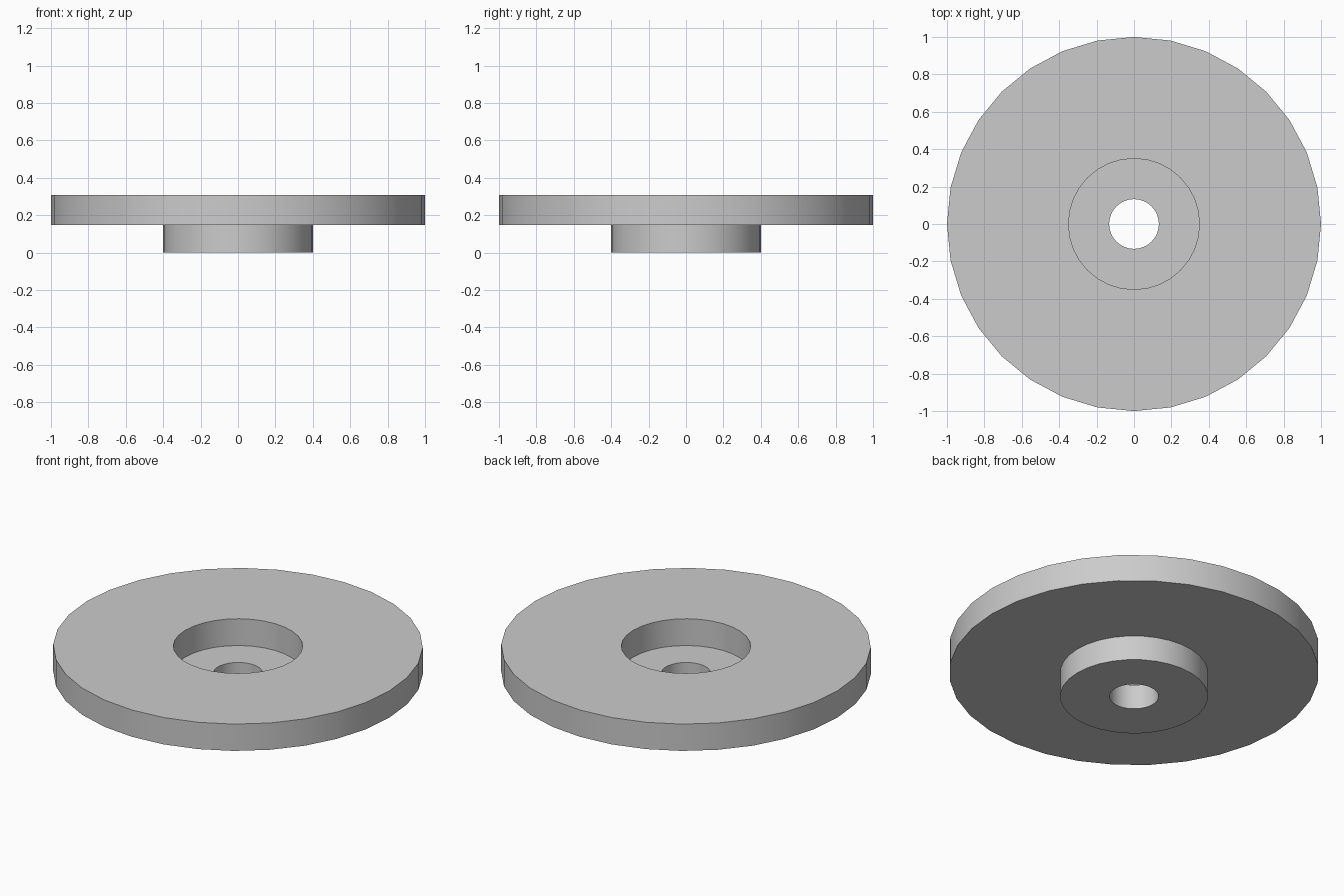
import bpy
import bmesh
import math

SIDES = 32

cube = bpy.data.objects.get("Cube")
if cube:
    bpy.data.objects.remove(cube, do_unlink=True)

# Plain grey metal
grey = bpy.data.materials.new("grey")
grey.use_nodes = True
colour = (0.6, 0.6, 0.6, 1)
grey.diffuse_color = colour
grey.node_tree.nodes["Principled BSDF"].inputs["Base Color"].default_value = colour


def lathe(name, profile):
    """Revolve a closed (radius, height) profile around z."""
    bm = bmesh.new()
    rings = []
    for radius, height in profile:
        ring = []
        for i in range(SIDES):
            a = 2 * math.pi * i / SIDES
            ring.append(bm.verts.new((radius * math.cos(a), radius * math.sin(a), height)))
        rings.append(ring)
    for k, low in enumerate(rings):
        high = rings[(k + 1) % len(rings)]
        for i in range(SIDES):
            j = (i + 1) % SIDES
            bm.faces.new((low[i], low[j], high[j], high[i]))
    bmesh.ops.recalc_face_normals(bm, faces=bm.faces)
    mesh = bpy.data.meshes.new(name)
    bm.to_mesh(mesh)
    bm.free()
    mesh.materials.append(grey)
    obj = bpy.data.objects.new(name, mesh)
    bpy.context.collection.objects.link(obj)
    bpy.ops.object.select_all(action="DESELECT")
    obj.select_set(True)
    bpy.context.view_layer.objects.active = obj
    bpy.ops.object.shade_smooth_by_angle(angle=math.radians(30))
    return obj


# Wide disc on a narrower hub, with a round recess and a through hole
TOP, STEP = 0.308, 0.148
OUTER, HUB, RECESS, HOLE = 1.0, 0.4, 0.35, 0.133
lathe("flanged_washer", [
    (HOLE, 0), (HUB, 0), (HUB, STEP), (OUTER, STEP),
    (OUTER, TOP), (RECESS, TOP), (RECESS, STEP), (HOLE, STEP),
])
